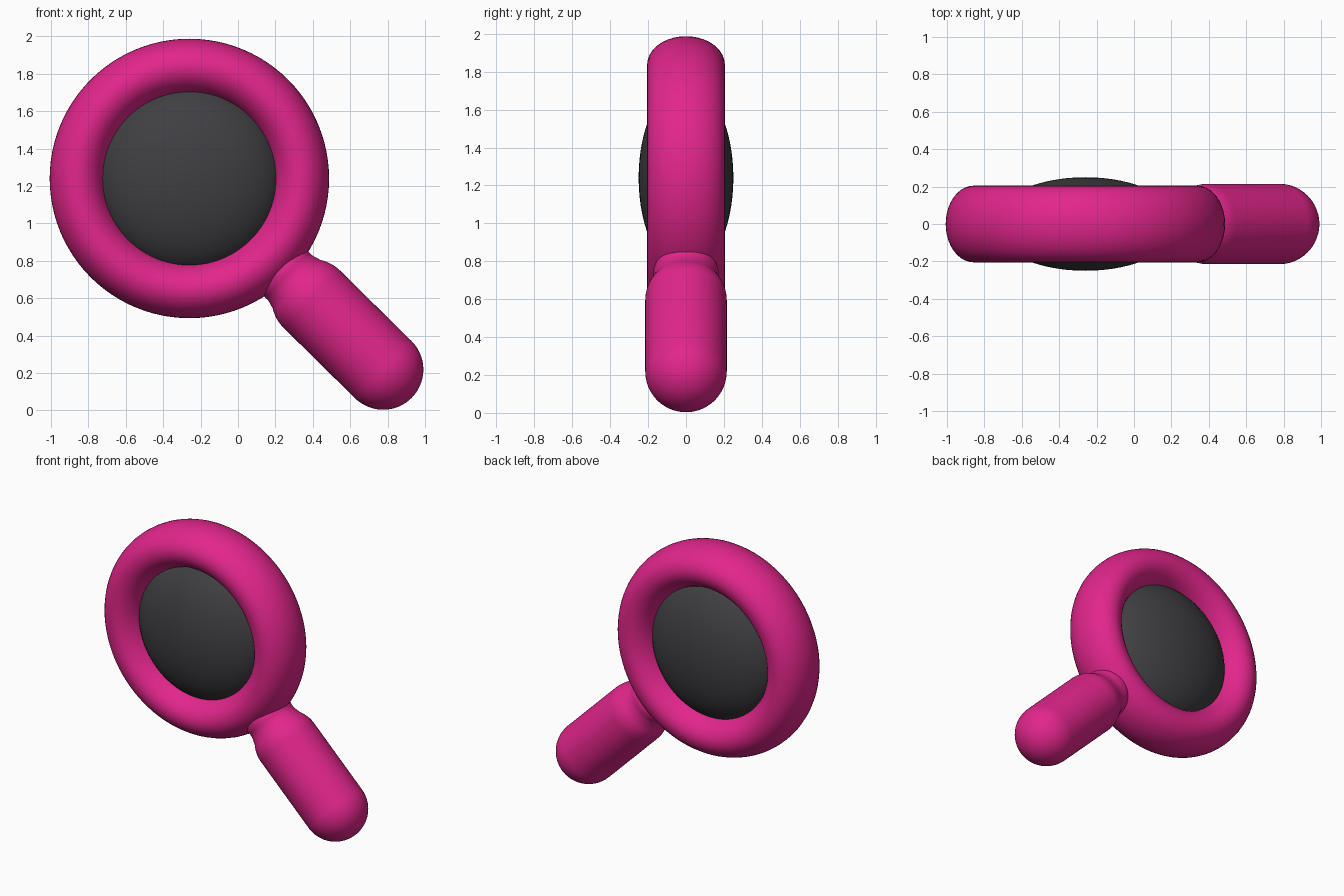
import bpy, bmesh, math
from mathutils import Matrix, Vector

if "Cube" in bpy.data.objects:
    bpy.data.objects.remove(bpy.data.objects["Cube"])

CENTER = Vector((-0.26, 0, 1.24))


def material(name, rgb):
    m = bpy.data.materials.new(name)
    m.diffuse_color = (*rgb, 1)
    m.use_nodes = True
    m.node_tree.nodes["Principled BSDF"].inputs["Base Color"].default_value = m.diffuse_color
    return m


PINK = material("hot_pink", (0.76, 0.019, 0.26))
DARK = material("charcoal", (0.05, 0.05, 0.056))


def lathe(name, profile, mat, matrix, closed=False, steps=96):
    """Spin (radius, height) points around local z, then place the result."""
    bm = bmesh.new()
    verts = [bm.verts.new((r, 0, h)) for r, h in profile]
    pairs = list(zip(verts, verts[1:]))
    if closed:
        pairs.append((verts[-1], verts[0]))
    edges = [bm.edges.new(p) for p in pairs]
    bmesh.ops.spin(bm, geom=verts + edges, axis=(0, 0, 1), cent=(0, 0, 0),
                   angle=math.tau, steps=steps)
    bmesh.ops.remove_doubles(bm, verts=bm.verts, dist=1e-4)
    bmesh.ops.recalc_face_normals(bm, faces=bm.faces)
    bm.transform(matrix)
    for f in bm.faces:
        f.smooth = True
    mesh = bpy.data.meshes.new(name)
    bm.to_mesh(mesh)
    bm.free()
    mesh.materials.append(mat)
    ob = bpy.data.objects.new(name, mesh)
    bpy.context.collection.objects.link(ob)
    return ob


def arc(cx, cz, rx, rz, start, end, n):
    """Elliptic arc, angles in degrees."""
    out = []
    for i in range(n + 1):
        a = math.radians(start + (end - start) * i / n)
        out.append((cx + rx * math.cos(a), cz + rz * math.sin(a)))
    return out


# Ring and lens share an axis pointing along y
face_y = Matrix.Translation(CENTER) @ Matrix.Rotation(math.pi / 2, 4, 'X')

# Thick oval-section ring
lathe("ring", arc(0.597, 0, 0.15, 0.205, 0, 360, 40)[:-1], PINK, face_y, closed=True)

# Bulging lens, convex on both sides
lens = arc(0, 0, 0.5, 0.25, -90, 90, 32)
lens[0], lens[-1] = (0, -0.25), (0, 0.25)
lathe("lens", lens, DARK, face_y)

# Capsule handle with a short neck flowing into the ring
axis = Vector((0.71, 0, -0.70)).normalized()
along = Matrix.Translation(CENTER) @ axis.to_track_quat('Z', 'Y').to_matrix().to_4x4()
R, TOP, END = 0.215, 0.92, 1.455
handle = [(0, 0.62), (0.15, 0.62), (0.172, 0.71), (0.168, 0.735),
          (0.168, 0.755), (0.173, 0.775)]
handle += arc(0, TOP, R, R, -32, 0, 8)
handle += arc(0, END, R, R, 0, 90, 18)
handle[-1] = (0, END + R)
lathe("handle", handle, PINK, along, steps=64)
